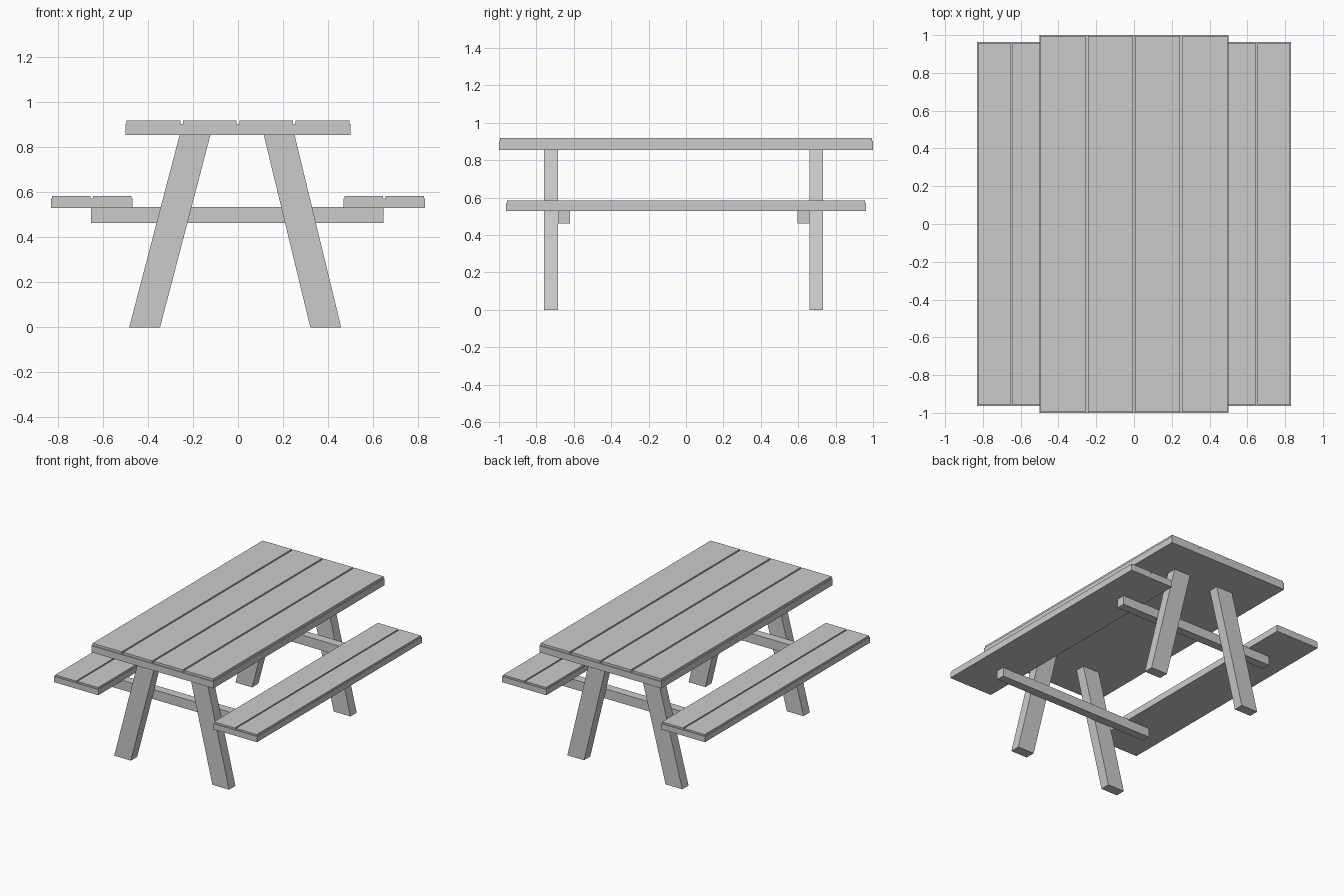
import bpy, bmesh

if "Cube" in bpy.data.objects:
    bpy.data.objects.remove(bpy.data.objects["Cube"])


def finish(name, bm):
    bmesh.ops.recalc_face_normals(bm, faces=bm.faces)
    me = bpy.data.meshes.new(name)
    bm.to_mesh(me)
    bm.free()
    ob = bpy.data.objects.new(name, me)
    bpy.context.collection.objects.link(ob)
    return ob


def prism(name, outline, y0, y1):
    """Extrude an (x, z) outline from y0 to y1."""
    bm = bmesh.new()
    face = bm.faces.new([bm.verts.new((x, y0, z)) for x, z in outline])
    ext = bmesh.ops.extrude_face_region(bm, geom=[face])["geom"]
    bmesh.ops.translate(bm, vec=(0, y1 - y0, 0),
                        verts=[v for v in ext if isinstance(v, bmesh.types.BMVert)])
    return finish(name, bm)


def planked_slab(name, x0, x1, half_y, z0, z1, z2, planks, margin):
    """Slab whose top is split into planks, each inset and raised."""
    bm = bmesh.new()
    bmesh.ops.create_cube(bm, size=1)
    for v in bm.verts:
        v.co = (x0 if v.co.x < 0 else x1,
                -half_y if v.co.y < 0 else half_y,
                z0 if v.co.z < 0 else z1)
    for i in range(1, planks):
        x = x0 + (x1 - x0) * i / planks
        bmesh.ops.bisect_plane(bm, geom=bm.verts[:] + bm.edges[:] + bm.faces[:],
                               plane_co=(x, 0, 0), plane_no=(1, 0, 0))
    bm.normal_update()
    tops = [f for f in bm.faces if f.normal.z > 0.9]
    bmesh.ops.inset_individual(bm, faces=tops, thickness=margin, use_even_offset=True)
    raised = bmesh.ops.extrude_discrete_faces(bm, faces=tops)["faces"]
    bmesh.ops.translate(bm, vec=(0, 0, z2 - z1),
                        verts=list({v for f in raised for v in f.verts}))
    return finish(name, bm)


# Table top and the two benches
planked_slab("table_top", -0.5, 0.5, 1.0, 0.853, 0.902, 0.919, 4, 0.006)
planked_slab("left_bench", -0.83, -0.469, 0.963, 0.529, 0.571, 0.583, 2, 0.005)
planked_slab("right_bench", 0.469, 0.83, 0.963, 0.529, 0.571, 0.583, 2, 0.005)

# Slanted legs and the cross beams that sit just inside them
LEGS = {
    "left": [(-0.483, 0), (-0.346, 0), (-0.122, 0.855), (-0.259, 0.855)],
    "right": [(0.321, 0), (0.458, 0), (0.251, 0.855), (0.114, 0.855)],
}
BEAM = [(-0.652, 0.462), (0.646, 0.462), (0.646, 0.533), (-0.652, 0.533)]
for end, leg_y, beam_y in (("front", (-0.758, -0.684), (-0.684, -0.620)),
                           ("back", (0.660, 0.733), (0.595, 0.660))):
    for side, outline in LEGS.items():
        prism(f"{end}_{side}_leg", outline, *leg_y)
    prism(f"{end}_cross_beam", BEAM, *beam_y)
